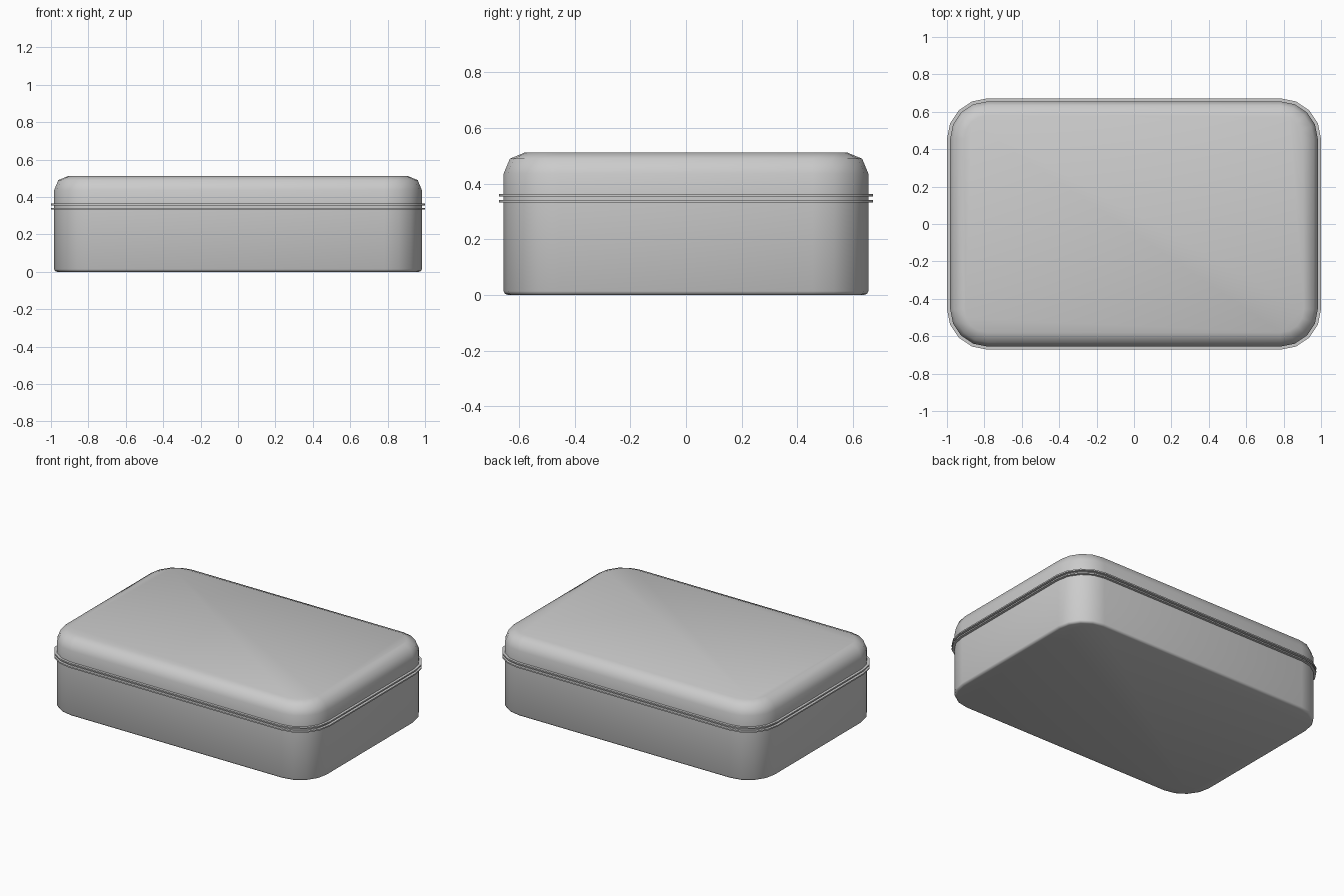
import bpy, bmesh, math

if "Cube" in bpy.data.objects:
    bpy.data.objects.remove(bpy.data.objects["Cube"])

HX, HY, R = 0.983, 0.655, 0.2   # wall half sizes and corner radius
SEG = 4                         # segments per rounded corner


def ring(bm, inset, z):
    """Rounded rectangle of vertices, offset inward by inset."""
    r = R - inset
    verts = []
    for i, (sx, sy) in enumerate([(1, 1), (-1, 1), (-1, -1), (1, -1)]):
        for k in range(SEG + 1):
            a = math.pi / 2 * (i + k / SEG)
            verts.append(bm.verts.new((sx * (HX - R) + r * math.cos(a),
                                       sy * (HY - R) + r * math.sin(a), z)))
    return verts


def loft(name, profile, cap_bottom=False, cap_top=False, closed=False, angle=50):
    """Skin the (inset, z) profile around the rounded rectangle."""
    bm = bmesh.new()
    rings = [ring(bm, *p) for p in profile]
    pairs = list(zip(rings, rings[1:]))
    if closed:
        pairs.append((rings[-1], rings[0]))
    for a, b in pairs:
        n = len(a)
        for i in range(n):
            j = (i + 1) % n
            bm.faces.new((a[i], a[j], b[j], b[i]))
    if cap_bottom:
        bm.faces.new(rings[0][::-1])
    if cap_top:
        bm.faces.new(rings[-1])
    bmesh.ops.recalc_face_normals(bm, faces=bm.faces)
    mesh = bpy.data.meshes.new(name)
    bm.to_mesh(mesh)
    bm.free()
    ob = bpy.data.objects.new(name, mesh)
    bpy.context.collection.objects.link(ob)
    bpy.ops.object.select_all(action='DESELECT')
    ob.select_set(True)
    bpy.context.view_layer.objects.active = ob
    bpy.ops.object.shade_smooth_by_angle(angle=math.radians(angle))
    return ob


# Tin body with a small bevel around the base
loft("tin_body", [(0.017, 0), (0.005, 0.004), (0, 0.014), (0, 0.349)],
     cap_bottom=True, cap_top=True)

# Lid with a rounded top edge
B = 0.075
top = [(B * (1 - math.cos(a)), 0.512 - B + B * math.sin(a))
       for a in (0, math.pi / 4, math.pi / 2)]
loft("lid", [(0, 0.349)] + top, cap_bottom=True, cap_top=True)

# Two thin flanges where the lid meets the body
for name, z in (("body_rim", 0.332), ("lid_rim", 0.355)):
    loft(name, [(0.01, z), (-0.017, z), (-0.017, z + 0.009), (0.01, z + 0.009)],
         closed=True)
